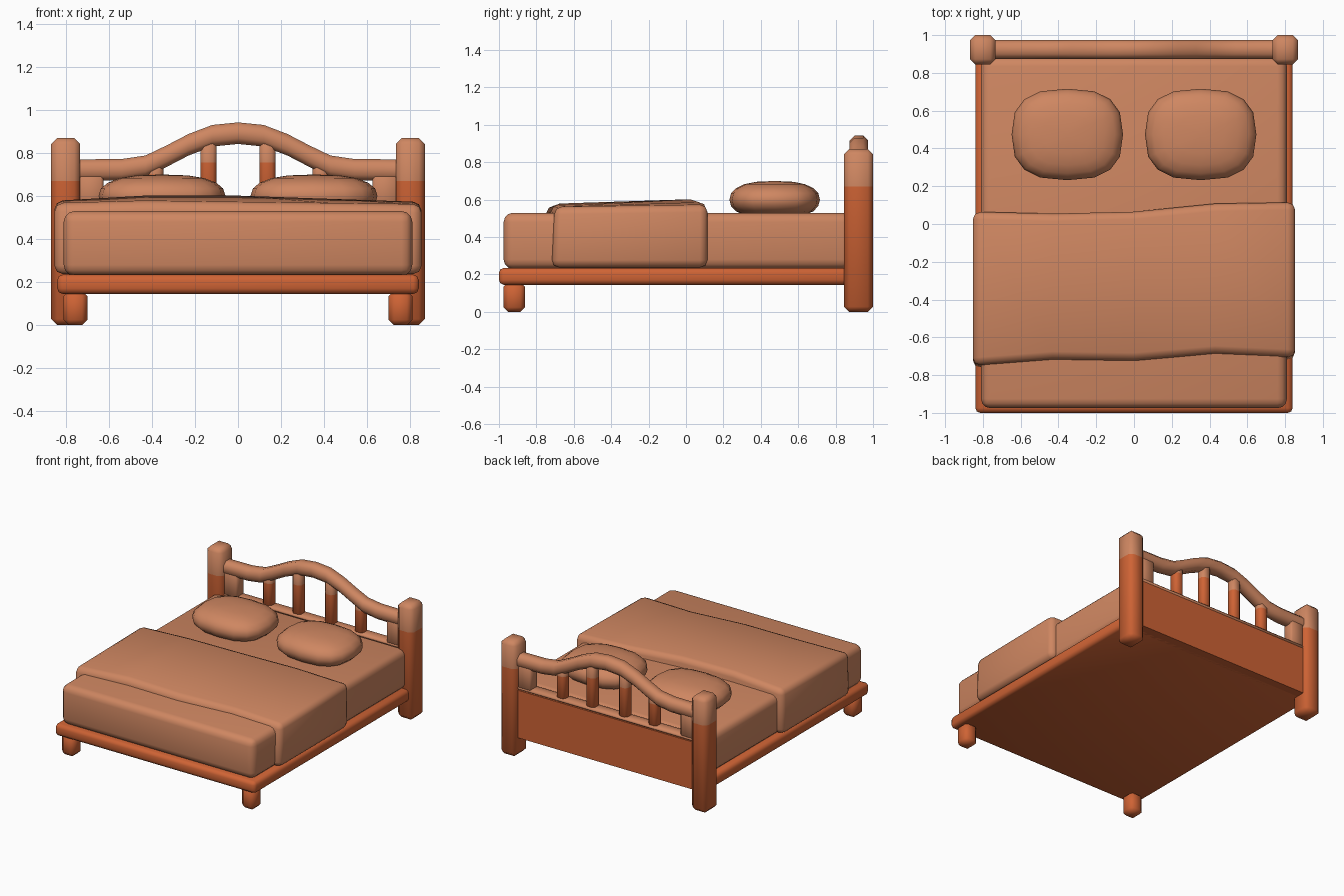
import bpy, bmesh, math
from mathutils import Vector

if "Cube" in bpy.data.objects:
    bpy.data.objects.remove(bpy.data.objects["Cube"])


def material(name, rgb):
    m = bpy.data.materials.new(name)
    m.diffuse_color = (*rgb, 1)
    m.use_nodes = True
    m.node_tree.nodes["Principled BSDF"].inputs["Base Color"].default_value = m.diffuse_color
    return m


WOOD = material("orange wood", (0.62, 0.125, 0.035))
TAN = material("light tan", (0.62, 0.24, 0.12))


def finish(name, bm, mats, split=None):
    """Turn a bmesh into an object; faces above split get the second material."""
    if split is not None:
        bmesh.ops.bisect_plane(bm, geom=bm.verts[:] + bm.edges[:] + bm.faces[:],
                               plane_co=(0, 0, split), plane_no=(0, 0, 1))
        for f in bm.faces:
            f.material_index = int(f.calc_center_median().z > split)
    bmesh.ops.recalc_face_normals(bm, faces=bm.faces)
    me = bpy.data.meshes.new(name)
    bm.to_mesh(me)
    bm.free()
    for m in mats:
        me.materials.append(m)
    ob = bpy.data.objects.new(name, me)
    bpy.context.collection.objects.link(ob)
    bpy.context.view_layer.objects.active = ob
    bpy.ops.object.select_all(action='DESELECT')
    ob.select_set(True)
    bpy.ops.object.shade_smooth_by_angle(angle=math.radians(50))
    return ob


def bevel_sharp(bm, width, seg):
    edges = [e for e in bm.edges if e.calc_face_angle(0) > math.radians(50)]
    bmesh.ops.bevel(bm, geom=edges, offset=width, segments=seg, profile=0.5, affect='EDGES')


def box(name, lo, hi, mats, bevel=0, seg=1, split=None):
    bm = bmesh.new()
    bmesh.ops.create_cube(bm, size=1)
    lo, hi = Vector(lo), Vector(hi)
    for v in bm.verts:
        v.co = Vector([lo[i] + (v.co[i] + 0.5) * (hi[i] - lo[i]) for i in range(3)])
    if bevel:
        bevel_sharp(bm, bevel, seg)
    return finish(name, bm, mats, split)


def pair(name, lo, hi, *args, **kw):
    """Box on the right side and its mirror image on the left."""
    box(name + "_right", lo, hi, *args, **kw)
    box(name + "_left", (-hi[0], lo[1], lo[2]), (-lo[0], hi[1], hi[2]), *args, **kw)


# frame, legs and posts
box("bed_frame", (-0.84, -1.0, 0.145), (0.84, 0.93, 0.235), [WOOD], 0.026, 2)
pair("front_leg", (0.70, -0.975, 0), (0.81, -0.86, 0.16), [WOOD], 0.025)
pair("headboard_post", (0.733, 0.845, 0), (0.868, 1.0, 0.87), [WOOD, TAN], 0.028, split=0.67)

# headboard panel with light top cap and stiles
box("headboard_panel", (-0.75, 0.88, 0.145), (0.75, 0.968, 0.505), [WOOD])
box("panel_cap", (-0.75, 0.88, 0.505), (0.75, 0.968, 0.535), [TAN], 0.012)
pair("headboard_stile", (0.625, 0.88, 0.52), (0.74, 0.968, 0.73), [TAN], 0.012)

# arched top rail: octagonal section swept along a symmetric path
half = [(0, 0.892), (0.12, 0.88), (0.23, 0.838), (0.33, 0.786), (0.43, 0.738), (0.54, 0.722), (0.75, 0.72)]
path = [(-x, z) for x, z in half[:0:-1]] + half
bm = bmesh.new()
section = [(0.05, 0.024), (0.024, 0.05), (-0.024, 0.05), (-0.05, 0.024),
           (-0.05, -0.024), (-0.024, -0.05), (0.024, -0.05), (0.05, -0.024)]
rings = [[bm.verts.new((x, 0.924 + dy, z + dz)) for dy, dz in section] for x, z in path]
for a, b in zip(rings, rings[1:]):
    for i in range(8):
        bm.faces.new((a[i], a[i - 1], b[i - 1], b[i]))
bm.faces.new(rings[0])
bm.faces.new(rings[-1])
finish("arched_rail", bm, [TAN])

# spindles
for i, (x, top, split) in enumerate([(0.137, 0.86, 0.755), (0.385, 0.75, 0.70)]):
    pair("spindle_%d" % (i + 1), (x - 0.038, 0.886, 0.52), (x + 0.038, 0.962, top),
         [WOOD, TAN], 0.018, split=split)

# mattress
box("mattress", (-0.81, -0.975, 0.23), (0.81, 0.885, 0.53), [TAN], 0.05, 3)

# blanket: wavy slab, columns of (x, front y, back y, front top z, back top z)
cols = [(-0.853, -0.748, 0.065, 0.567, 0.578), (-0.43, -0.715, 0.055, 0.578, 0.603),
        (0, -0.722, 0.065, 0.572, 0.603), (0.43, -0.685, 0.108, 0.567, 0.588),
        (0.853, -0.705, 0.115, 0.562, 0.573)]
bm = bmesh.new()
loops = [[bm.verts.new(p) for p in ((x, yf - 0.015, 0.237), (x, yf, zf), (x, yb, zb), (x, yb, 0.237))]
         for x, yf, yb, zf, zb in cols]
for a, b in zip(loops, loops[1:]):
    for i in range(4):
        bm.faces.new((a[i], a[i - 1], b[i - 1], b[i]))
bm.faces.new(loops[0])
bm.faces.new(loops[-1])
bmesh.ops.recalc_face_normals(bm, faces=bm.faces)
bevel_sharp(bm, 0.04, 2)
finish("blanket", bm, [TAN])


# pillows: squared-off spheres
def power(v, e):
    return math.copysign(abs(v) ** e, v)


for side, name in ((-1, "pillow_left"), (1, "pillow_right")):
    bm = bmesh.new()
    bmesh.ops.create_uvsphere(bm, u_segments=16, v_segments=10, radius=1)
    for v in bm.verts:
        r = math.hypot(v.co.x, v.co.y)
        k = r ** 0.75 / r if r > 1e-4 else 0
        cx, cy = (v.co.x / r, v.co.y / r) if r > 1e-4 else (0, 0)
        v.co = (side * 0.353 + 0.295 * r * k * power(cx, 0.75),
                0.474 + 0.242 * r * k * power(cy, 0.75),
                0.60 + 0.10 * power(v.co.z, 0.9))
    finish(name, bm, [TAN])
